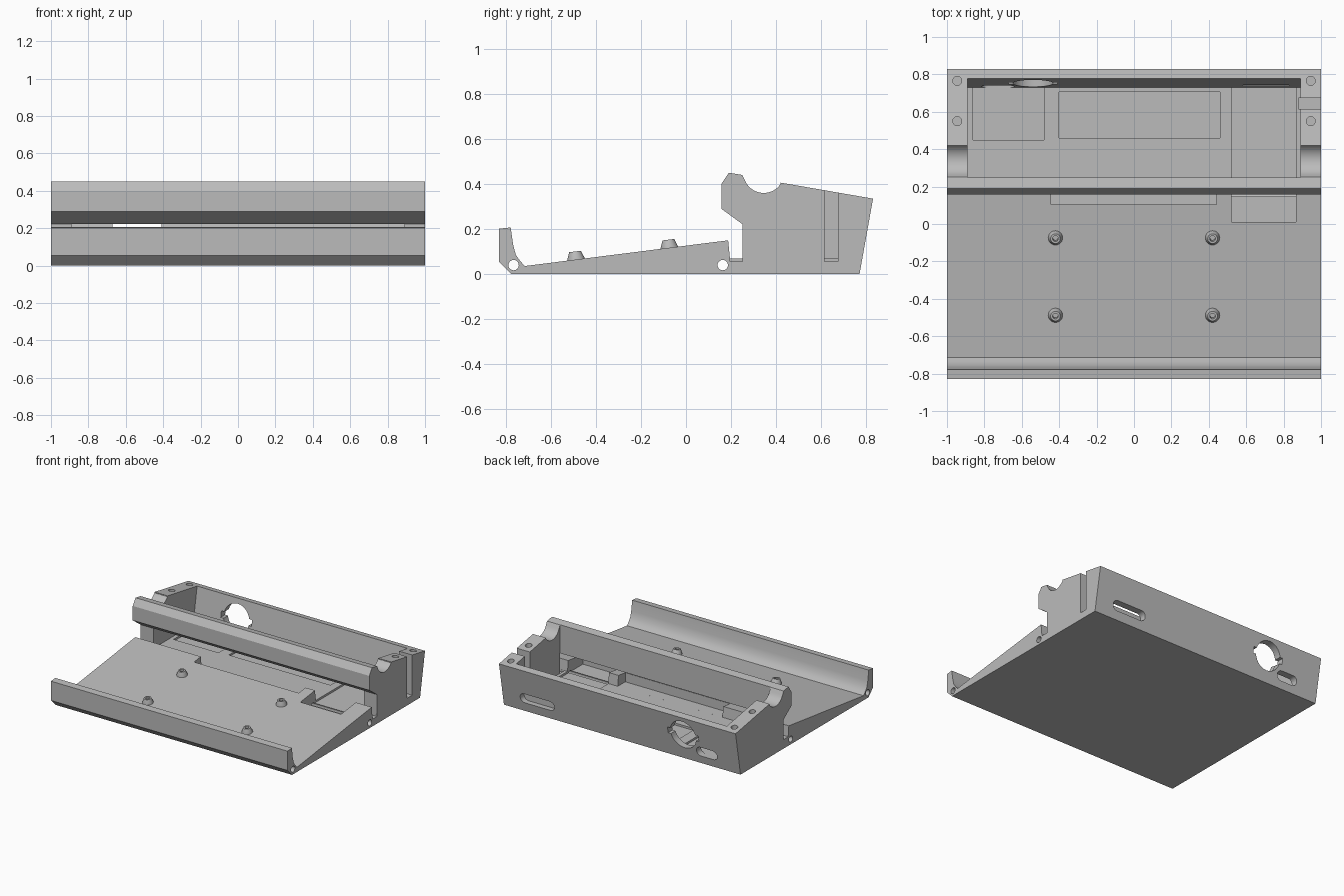
import bpy, bmesh, math
from mathutils import Vector, Matrix

cube = bpy.data.objects.get("Cube")
if cube:
    bpy.data.objects.remove(cube, do_unlink=True)

grey = bpy.data.materials.new("matte_grey")
grey.use_nodes = True
colour = (0.5, 0.5, 0.5, 1)
grey.diffuse_color = colour
grey.node_tree.nodes["Principled BSDF"].inputs["Base Color"].default_value = colour


def finish(name, bm):
    bmesh.ops.recalc_face_normals(bm, faces=bm.faces)
    mesh = bpy.data.meshes.new(name)
    bm.to_mesh(mesh)
    bm.free()
    mesh.materials.append(grey)
    obj = bpy.data.objects.new(name, mesh)
    bpy.context.collection.objects.link(obj)
    return obj


def prism(name, points, axis, low, high):
    """Extrude a 2D outline along the x, y or z axis."""
    place = {"x": lambda a, b: (low, a, b),
             "y": lambda a, b: (a, low, b),
             "z": lambda a, b: (a, b, low)}[axis]
    bm = bmesh.new()
    face = bm.faces.new([bm.verts.new(place(a, b)) for a, b in points])
    new = bmesh.ops.extrude_face_region(bm, geom=[face])["geom"]
    shift = Vector([high - low if axis == k else 0 for k in "xyz"])
    bmesh.ops.translate(bm, vec=shift,
                        verts=[v for v in new if isinstance(v, bmesh.types.BMVert)])
    return finish(name, bm)


def arc(cx, cy, r, start, end, n):
    angles = [math.radians(start + (end - start) * i / n) for i in range(n + 1)]
    return [(cx + r * math.cos(t), cy + r * math.sin(t)) for t in angles]


def circle(cx, cy, r, n=24):
    return arc(cx, cy, r, 0, 360, n)[:-1]


def rect(x0, x1, y0, y1):
    return [(x0, y0), (x1, y0), (x1, y1), (x0, y1)]


def stadium(x0, x1, z, r):
    return arc(x1 - r, z, r, -90, 90, 10) + arc(x0 + r, z, r, 90, 270, 10)


# Main body: one side outline running the full width
outline = [(-0.775, 0), (0.77, 0), (0.83, 0.335), (0.42, 0.406)]
outline += arc(0.345, 0.45, 0.09, -34, -156, 14)
outline += [(0.25, 0.44), (0.19, 0.45), (0.157, 0.4), (0.157, 0.29), (0.25, 0.222),
            (0.25, 0.07), (0.195, 0.07), (0.187, 0.15), (-0.715, 0.036)]
outline += [(-0.735, 0.057), (-0.755, 0.085), (-0.767, 0.13), (-0.778, 0.207),
            (-0.83, 0.202), (-0.83, 0.055)]
body = prism("body", outline, "x", -1, 1)

cutters = []


def cut(points, axis, low, high):
    cutters.append(prism("cutter", points, axis, low, high))


# Rear compartment, behind and below the cross bar
cut([(0.2485, 0.07), (0.73, 0.07), (0.8, 0.476), (0.2485, 0.476)], "x", -0.89, 0.89)

# Recesses in the floor and in the sloping deck
FLOOR = 0.055
cut(rect(-0.86, -0.48, 0.45, 0.729), "z", FLOOR, 0.1)
cut(rect(-0.4, 0.46, 0.46, 0.705), "z", FLOOR, 0.1)
cut(rect(0.52, 0.865, 0.01, 0.729), "z", FLOOR, 0.2)
cut(rect(-0.445, 0.44, 0.105, 0.22), "z", 0.0701, 0.2)

# Cable channels in the left side wall
cut(rect(0.88, 1.1, 0.615, 0.675), "z", FLOOR, 0.6)
cut(rect(0.89, 1.1, 0.196, 0.2499), "z", FLOOR, 0.15)

# Long pin holes through the width
for y in (-0.765, 0.163):
    cut(circle(y, 0.04, 0.023), "x", -1.1, 1.1)

# Screw holes on top of the side walls
for x in (-0.945, 0.945):
    for y in (0.55, 0.765):
        cut(circle(x, y, 0.024), "z", 0.2, 0.6)

# Back wall openings: round one with side notches, and two slots
cut(circle(-0.54, 0.197, 0.108, 32), "y", 0.65, 1)
cut(rect(-0.67, -0.41, 0.175, 0.222), "y", 0.65, 1)
cut(stadium(0.56, 0.85, 0.105, 0.037), "y", 0.74, 1)
cut(stadium(-0.815, -0.64, 0.095, 0.036), "y", 0.71, 1)

for cutter in cutters:
    cutter.hide_render = True
    mod = body.modifiers.new("cut", "BOOLEAN")
    mod.operation = "DIFFERENCE"
    mod.solver = "EXACT"
    mod.object = cutter

# Bake the cuts and drop the helpers
bpy.context.view_layer.update()
baked = bpy.data.meshes.new_from_object(
    body.evaluated_get(bpy.context.evaluated_depsgraph_get()))
body.modifiers.clear()
body.data = baked
baked.name = "body"
baked.materials.clear()
baked.materials.append(grey)
for poly in baked.polygons:
    poly.material_index = 0
for cutter in cutters:
    bpy.data.objects.remove(cutter, do_unlink=True)

# Hollow standoffs, square to the sloping deck
tilt = math.atan2(0.114, 0.902)
parts = [body]
for x in (-0.42, 0.42):
    for y, end in ((-0.488, "front"), (-0.074, "rear")):
        bm = bmesh.new()
        ring = [(0.04, -0.01), (0.038, 0.005), (0.026, 0.036), (0.015, 0.036), (0.013, 0.002), (0, 0.002)]
        verts = [bm.verts.new((r, 0, z)) for r, z in ring]
        edges = [bm.edges.new(pair) for pair in zip(verts, verts[1:])]
        bmesh.ops.spin(bm, geom=verts + edges, axis=(0, 0, 1), cent=(0, 0, 0),
                       angle=math.tau, steps=24, use_duplicate=False)
        bmesh.ops.remove_doubles(bm, verts=bm.verts, dist=0.0005)
        z = 0.036 + (y + 0.715) * math.tan(tilt)
        bm.transform(Matrix.Translation((x, y, z)) @ Matrix.Rotation(tilt, 4, "X"))
        side = "left" if x > 0 else "right"
        parts.append(finish(f"standoff_{end}_{side}", bm))

bpy.ops.object.select_all(action="DESELECT")
for part in parts:
    part.select_set(True)
bpy.context.view_layer.objects.active = body
bpy.ops.object.shade_smooth_by_angle(angle=math.radians(25))
